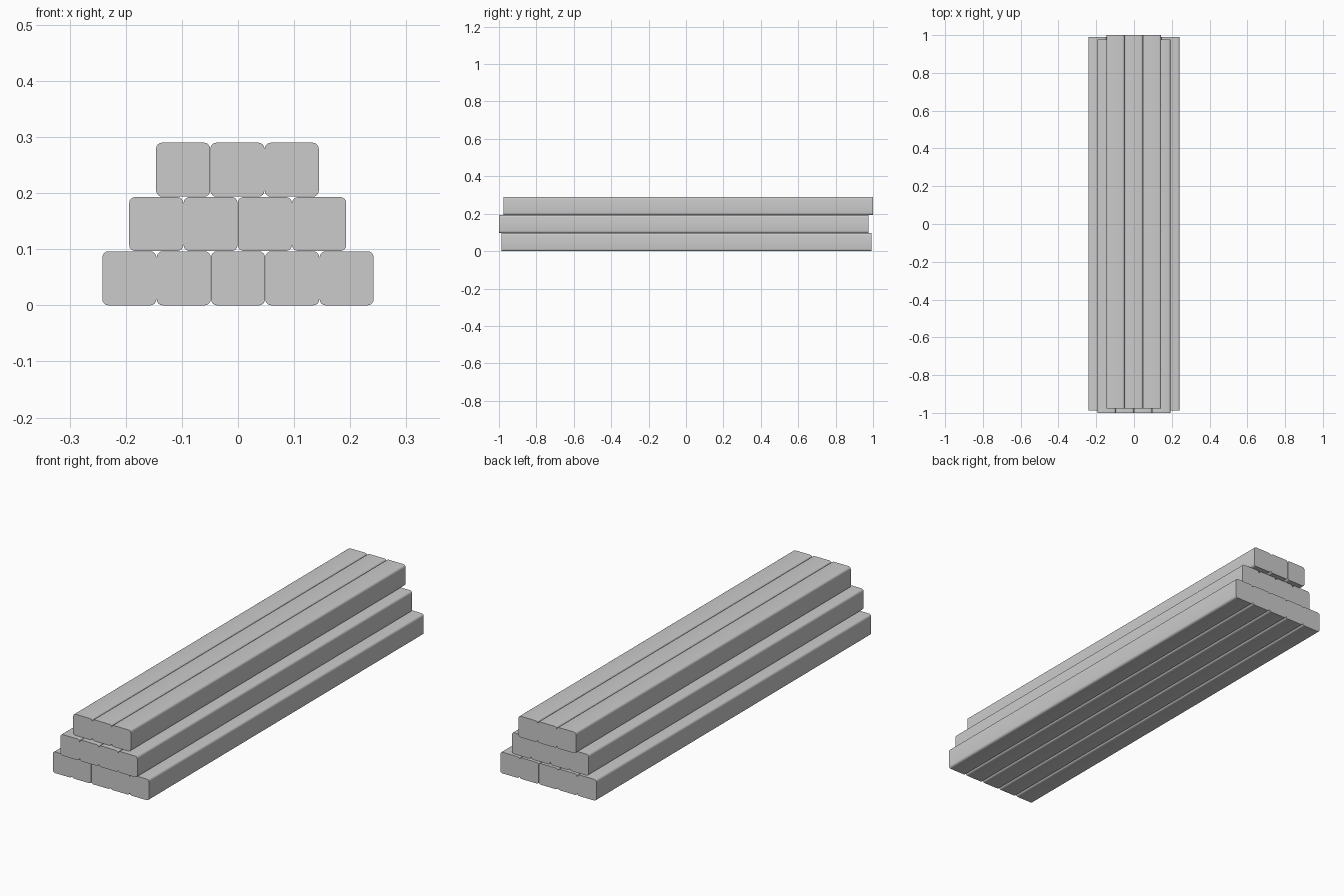
import bpy, bmesh

if "Cube" in bpy.data.objects:
    bpy.data.objects.remove(bpy.data.objects["Cube"])

SIZE = 0.0964      # square section of each beam
PITCH = 0.0968     # spacing across a row and between rows
LENGTH = 1.977


def beam(name, x, y, z):
    """Square timber with rounded long edges and flat-cut ends."""
    bm = bmesh.new()
    bmesh.ops.create_cube(bm, size=1)
    bmesh.ops.scale(bm, vec=(SIZE, LENGTH, SIZE), verts=bm.verts)
    long_edges = [e for e in bm.edges
                  if abs(e.verts[0].co.y - e.verts[1].co.y) > 1]
    bmesh.ops.bevel(bm, geom=long_edges, offset=0.011, segments=4,
                    profile=0.5, affect='EDGES')
    mesh = bpy.data.meshes.new(name)
    bm.to_mesh(mesh)
    bm.free()
    obj = bpy.data.objects.new(name, mesh)
    obj.location = (x, y, z)
    bpy.context.collection.objects.link(obj)
    bpy.context.view_layer.objects.active = obj
    obj.select_set(True)
    bpy.ops.object.shade_smooth_by_angle()
    obj.select_set(False)


# Rows from bottom to top: name, beam count, lengthwise shift
rows = [("bottom", 5, 0.002), ("middle", 4, -0.0115), ("top", 3, 0.0115)]
for level, (label, count, shift) in enumerate(rows):
    for i in range(count):
        beam(f"{label}_beam_{i + 1}",
             (i - (count - 1) / 2) * PITCH - 0.0005 * level,
             shift,
             SIZE / 2 + level * PITCH)
